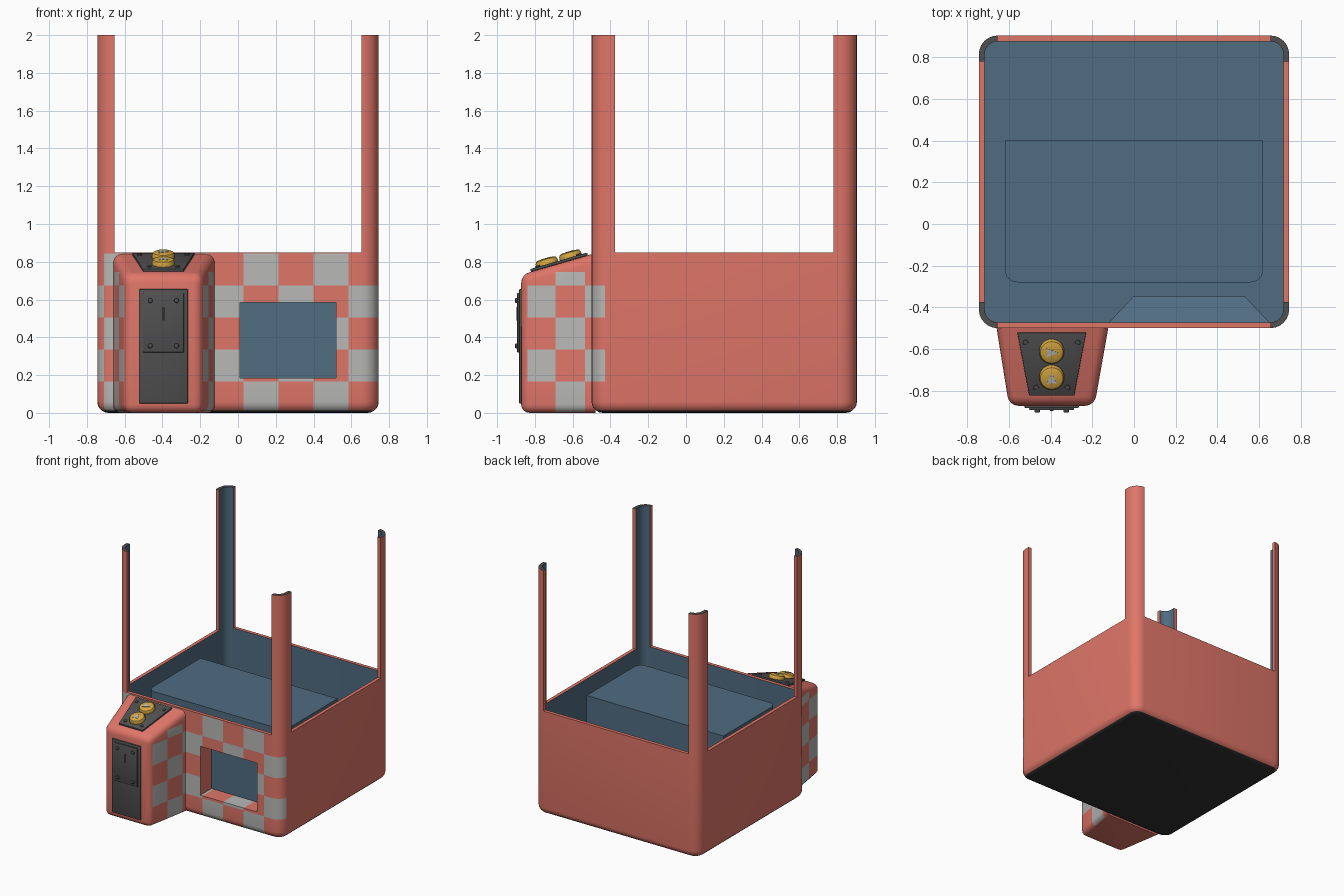
import bpy, bmesh, math
from mathutils import Matrix, Vector

if "Cube" in bpy.data.objects:
    bpy.data.objects.remove(bpy.data.objects["Cube"])


def material(name, r, g, b):
    m = bpy.data.materials.new(name)
    m.diffuse_color = (r, g, b, 1)
    m.use_nodes = True
    m.node_tree.nodes["Principled BSDF"].inputs["Base Color"].default_value = m.diffuse_color
    return m


RED = material("coral red", 0.74, 0.18, 0.14)
BLUE = material("slate blue", 0.08, 0.15, 0.22)
GREY = material("light grey", 0.48, 0.48, 0.47)
DARK = material("dark grey", 0.08, 0.08, 0.08)
BLACK = material("near black", 0.03, 0.03, 0.03)
GOLD = material("gold", 0.68, 0.39, 0.055)
HW, HD, CY, RAD, WALL, RIM = 0.745, 0.7025, 0.2025, 0.09, 0.028, 0.85
WIN = (0.01, 0.52, 0.185, 0.585)          # window x0, x1, z0, z1


def finish(name, bm, *mats, recalc=True):
    if recalc:
        bmesh.ops.recalc_face_normals(bm, faces=bm.faces[:])
    me = bpy.data.meshes.new(name)
    bm.to_mesh(me)
    bm.free()
    ob = bpy.data.objects.new(name, me)
    bpy.context.collection.objects.link(ob)
    for m in mats:
        me.materials.append(m)
    bpy.ops.object.select_all(action='DESELECT')
    ob.select_set(True)
    bpy.context.view_layer.objects.active = ob
    bpy.ops.object.shade_smooth_by_angle(angle=math.radians(35))
    return ob


def arc(cx, cy, r, a0, a1, n=6):
    return [(cx + r * math.cos(math.radians(a0 + (a1 - a0) * i / n)),
             cy + r * math.sin(math.radians(a0 + (a1 - a0) * i / n))) for i in range(n + 1)]


def ring(inset, z):
    w, d, r = HW - inset, HD - inset, RAD - inset
    pts = []
    for k, (sx, sy) in enumerate([(1, 1), (-1, 1), (-1, -1), (1, -1)]):
        pts += arc(sx * (w - r), CY + sy * (d - r), r, 90 * k, 90 * k + 90)
    return [(x, y, z) for x, y in pts]


def loft(rings, cap_start=True, cap_end=False):
    bm = bmesh.new()
    vs = [[bm.verts.new(p) for p in r] for r in rings]
    n = len(vs[0])
    for a, b in zip(vs, vs[1:]):
        for i in range(n):
            bm.faces.new((a[i], a[(i + 1) % n], b[(i + 1) % n], b[i]))
    if cap_start:
        bm.faces.new(vs[0][::-1])
    if cap_end:
        bm.faces.new(vs[-1])
    return bm


def cut(bm, axis, values, test=lambda f: True):
    for v in values:
        fs = [f for f in bm.faces if test(f)]
        geom = set(fs)
        for f in fs:
            geom.update(f.edges)
            geom.update(f.verts)
        co, no = Vector((0, 0, 0)), Vector((0, 0, 0))
        co[axis], no[axis] = v, 1
        bmesh.ops.bisect_plane(bm, geom=list(geom), plane_co=co, plane_no=no, dist=1e-5)


def cut_window(bm):
    front = lambda f: f.calc_center_median().y < -0.43
    cut(bm, 0, WIN[:2], front)
    cut(bm, 2, WIN[2:], front)
    hole = []
    for f in bm.faces:
        c = f.calc_center_median()
        if c.y < -0.43 and WIN[0] < c.x < WIN[1] and WIN[2] < c.z < WIN[3] and abs(f.normal.y) > 0.8:
            hole.append(f)
    bmesh.ops.delete(bm, geom=hole, context='FACES')


def row(z):
    return math.floor((z + 0.005) / 0.17)


def column(x):
    return math.floor((x - 0.03) / 0.185)


ROWS = [0.165 + 0.17 * k for k in range(5)]
COLS = [0.03 + 0.185 * k for k in range(-4, 4)]

# cabinet shell with checkered front and window hole
rings = [ring(0.06 * (1 - math.sin(math.radians(a))), 0.06 * (1 - math.cos(math.radians(a))))
         for a in (0, 18, 36, 54, 72, 90)]
bm = loft(rings + [ring(0, RIM), ring(WALL, RIM)])
cut(bm, 1, [-0.43])
is_front = lambda f: f.calc_center_median().y < -0.43
cut(bm, 2, ROWS, is_front)
cut(bm, 0, COLS, is_front)
bm.normal_update()
cut_window(bm)
for f in bm.faces:
    c = f.calc_center_median()
    if c.z < 0.012:
        f.material_index = 2
    elif c.y < -0.43 and c.z < 0.842 and (row(c.z) + column(c.x)) % 2 == 0:
        f.material_index = 1
finish("cabinet_shell", bm, RED, GREY, BLACK, recalc=False)

# blue inner lining
bm = loft([ring(WALL, 0.05), ring(WALL, RIM)])
cut(bm, 1, [-0.43])
bm.normal_update()
cut_window(bm)
bmesh.ops.reverse_faces(bm, faces=bm.faces[:])
finish("inner_lining", bm, BLUE, recalc=False)

# corner posts
for sx in (1, -1):
    for sy in (1, -1):
        cx, cy = HW - RAD, HD - RAD
        outer = [(HW, cy - 0.035)] + arc(cx, cy, RAD, 0, 90)
        inner = arc(cx, cy, RAD - WALL, 90, 0) + [(HW - WALL, cy - 0.035)]
        pts = [(sx * x, CY + sy * y) for x, y in outer + inner]
        bm = loft([[(x, y, z) for x, y in pts] for z in (RIM - 0.01, 2.0)], True, True)
        bmesh.ops.recalc_face_normals(bm, faces=bm.faces[:])
        for f in bm.faces:
            inward = f.normal.x * sx + f.normal.y * sy < -0.5
            c = f.calc_center_median()
            end = abs(c.y - CY) < cy - 0.03 or abs(c.x) < cx + 0.001
            f.material_index = 2 if f.normal.z > 0.9 else (1 if inward and not end else 0)
        finish("corner_post", bm, RED, BLUE, DARK)

# raised bed inside
bed = [(0.62, 0.4), (-0.62, 0.4)] + arc(-0.56, -0.22, 0.06, 180, 270) + arc(0.56, -0.22, 0.06, 270, 360)
finish("raised_bed", loft([[(x, y, z) for x, y in bed] for z in (0.05, 0.795)], True, True), BLUE)

# chute housing behind the window, open towards the front
plan = [(-0.12, -0.472, 0.67), (0, -0.345, 0.6), (0.53, -0.345, 0.6), (0.65, -0.472, 0.67)]
bm = loft([[(x, y, 0.05) for x, y, z in plan], plan], True, True)
bmesh.ops.recalc_face_normals(bm, faces=bm.faces[:])
bmesh.ops.delete(bm, geom=[f for f in bm.faces if f.normal.y < -0.9], context='FACES')
finish("chute_housing", bm, BLUE, recalc=False)

# window recess, open at the front
x0, x1, z0, z1 = WIN
rect = [(x0, z0), (x1, z0), (x1, z1), (x0, z1)]
bm = loft([[(x, y, z) for x, z in rect] for y in (-0.357, -0.5)])
cut(bm, 0, COLS, lambda f: f.calc_center_median().z < z0 + 0.001)
for f in bm.faces:
    c = f.calc_center_median()
    if c.y < -0.36 and c.z < z0 + 0.001:
        f.material_index = 1 if column(c.x) % 2 else 0
    elif c.y > -0.36:
        f.material_index = 2
bmesh.ops.recalc_face_normals(bm, faces=bm.faces[:])
back = [f for f in bm.faces if f.calc_center_median().y > -0.36][0]
if back.normal.y > 0:
    bmesh.ops.reverse_faces(bm, faces=bm.faces[:])
finish("window_recess", bm, RED, GREY, BLUE, recalc=False)

# coin box with sloping top and checkered sides
SLOPE = 0.29
top_z = lambda y: 0.84 + SLOPE * (y + 0.5)
quad = [(-0.663, -0.48), (-0.12, -0.48), (-0.19, -0.873), (-0.6, -0.873)]
bm = loft([[(x, y, 0) for x, y in quad], [(x, y, top_z(y)) for x, y in quad]], True, True)
bmesh.ops.recalc_face_normals(bm, faces=bm.faces[:])
edges = [e for e in bm.edges if min(v.co.y for v in e.verts) < -0.5]
bmesh.ops.bevel(bm, geom=edges, offset=0.045, segments=4, profile=0.5, affect='EDGES')
bm.normal_update()
side = lambda f: abs(f.normal.x) > 0.4
cut(bm, 1, [-0.84, -0.69, -0.535], side)
cut(bm, 2, ROWS[:4] + [0.745], side)
bm.normal_update()
for f in bm.faces:
    c = f.calc_center_median()
    if side(f) and c.y > -0.84 and c.z < 0.745:
        f.material_index = (math.floor((c.y + 0.84) / 0.1525) + row(c.z)) % 2
finish("coin_box", bm, RED, GREY)


# small fittings placed in a local frame whose z axis points outward
def plate(name, pts, h, mat, frame, base=0.0, bevel=0.0):
    bm = loft([[(x, y, z) for x, y in pts] for z in (base, base + h)], True, True)
    bmesh.ops.recalc_face_normals(bm, faces=bm.faces[:])
    if bevel:
        bmesh.ops.bevel(bm, geom=bm.edges[:], offset=bevel, segments=2, profile=0.5, affect='EDGES')
    bm.transform(frame)
    return finish(name, bm, mat)


def disc(name, x, y, r, base, h, mat, frame, n=32, round_top=0.3):
    b = h * round_top
    prof = [(r, base), (r, base + h - b), (r - b * 0.35, base + h - b * 0.3), (r - b, base + h)]
    bm = loft([[(x + px, y + py, z) for px, py in arc(0, 0, q, 0, 360 - 360 / n, n - 1)]
               for q, z in prof], True, True)
    bm.transform(frame)
    return finish(name, bm, mat)


def box(x0, x1, y0, y1):
    return [(x0, y0), (x1, y0), (x1, y1), (x0, y1)]


# coin door on the front
front = Matrix.Translation((-0.395, -0.87, 0)) @ Matrix.Rotation(math.pi / 2, 4, 'X')
plate("coin_door", box(-0.13, 0.13, 0.05, 0.655), 0.014, DARK, front, bevel=0.005)
plate("coin_plate", box(-0.108, 0.108, 0.32, 0.635), 0.012, DARK, front, 0.012, 0.004)
plate("coin_slot", box(-0.008, 0.008, 0.49, 0.56), 0.005, BLACK, front, 0.023)
for x in (-0.07, 0.07):
    for z in (0.355, 0.595):
        disc("door_bolt", x, z, 0.013, 0.02, 0.015, DARK, front, 12)

# control panel on the sloping top
slope = Matrix.Translation((-0.395, -0.67, top_z(-0.67))) @ Matrix.Rotation(math.atan(SLOPE), 4, 'X')
plate("control_panel", [(-0.108, -0.157), (0.108, -0.157), (0.165, 0.157), (-0.165, 0.157)],
      0.015, DARK, slope, bevel=0.004)
for x, y in ((0.125, 0.11), (0.075, -0.115)):
    for s in (-1, 1):
        disc("panel_bolt", s * x, y, 0.013, 0.012, 0.01, DARK, slope, 12)

# gold buttons with arrow plates
for y, turn in ((0.067, -90), (-0.063, 0)):
    disc("button", 0, y, 0.06, 0.012, 0.034, GOLD, slope, 32, 0.5)
    tri = Matrix.Translation((0, y, 0)) @ Matrix.Rotation(math.radians(turn), 4, 'Z')
    plate("button_arrow", [(-0.024, -0.026), (0, -0.02), (0.024, -0.026), (0, 0.03)],
          0.004, GREY, slope @ tri, 0.044)
